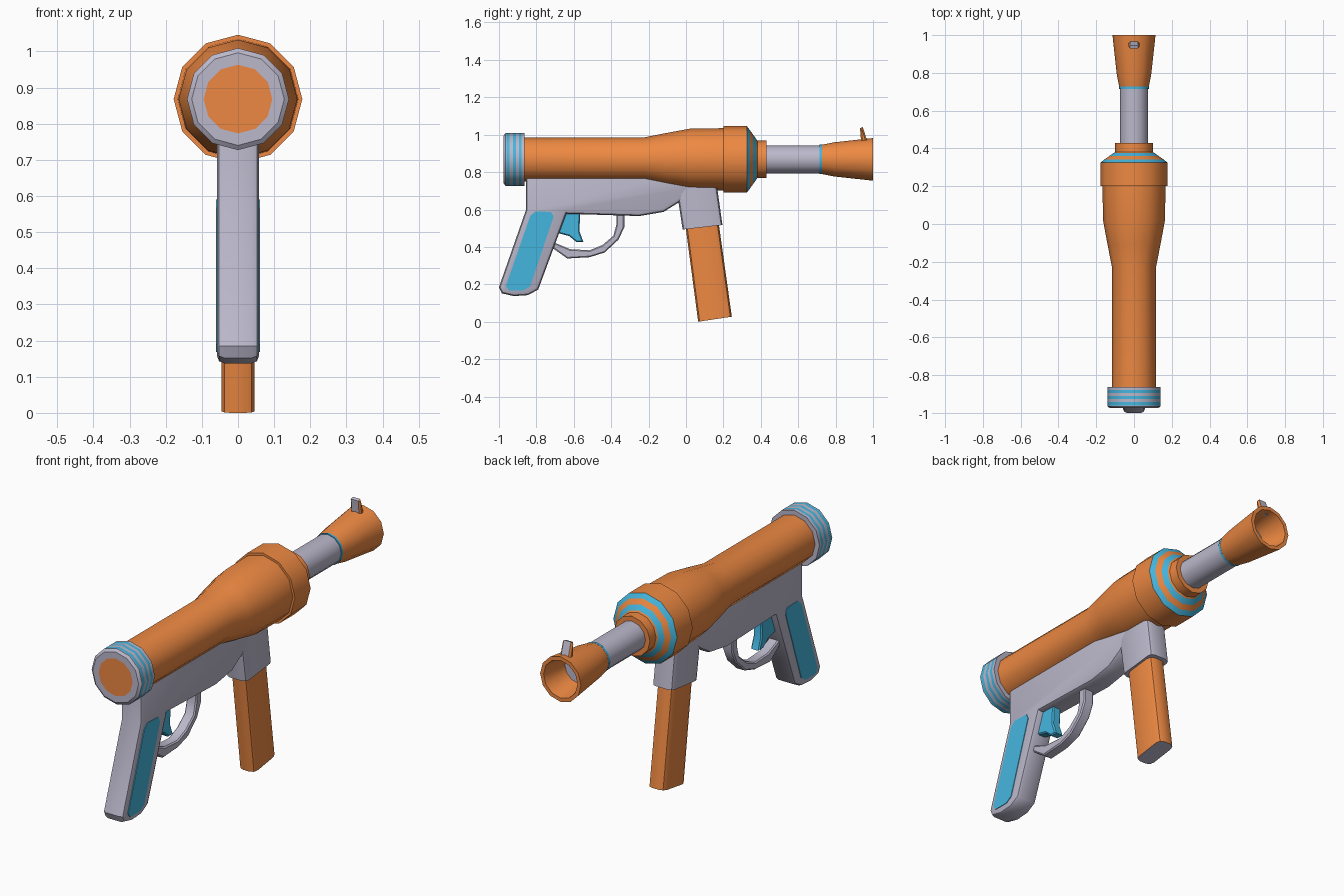
import bpy, bmesh
from math import sin, cos, pi, radians

if "Cube" in bpy.data.objects:
    bpy.data.objects.remove(bpy.data.objects["Cube"])

AXIS_Z, SIDES = 0.868, 12


def material(name, rgb):
    m = bpy.data.materials.new(name)
    m.diffuse_color = (*rgb, 1)
    m.use_nodes = True
    m.node_tree.nodes["Principled BSDF"].inputs["Base Color"].default_value = m.diffuse_color
    return m


O, G, B = 0, 1, 2
MATS = [material("orange", (0.85, 0.25, 0.055)),
        material("pale_grey", (0.50, 0.48, 0.60)),
        material("blue", (0.06, 0.47, 0.74))]


def finish(name, bm):
    """Smooth shading with sharp edges, then link as an object."""
    bmesh.ops.recalc_face_normals(bm, faces=bm.faces)
    for f in bm.faces:
        f.smooth = True
    for e in bm.edges:
        e.smooth = e.calc_face_angle(0) < radians(38)
    me = bpy.data.meshes.new(name)
    bm.to_mesh(me)
    bm.free()
    for m in MATS:
        me.materials.append(m)
    ob = bpy.data.objects.new(name, me)
    bpy.context.collection.objects.link(ob)
    return ob


def lathe(name, start_mat, profile):
    """Revolve (y, radius, colour of the band that follows) about the barrel axis."""
    bm = bmesh.new()
    rings = []
    for y, r, _ in profile:
        rings.append([bm.verts.new((r * cos(2 * pi * i / SIDES), y,
                                    AXIS_Z + r * sin(2 * pi * i / SIDES)))
                      for i in range(SIDES)])
    for k in range(len(rings) - 1):
        a, b = rings[k], rings[k + 1]
        for i in range(SIDES):
            j = (i + 1) % SIDES
            bm.faces.new((a[i], a[j], b[j], b[i])).material_index = profile[k][2]
    bm.faces.new(rings[0]).material_index = start_mat
    bm.faces.new(rings[-1]).material_index = profile[-1][2]
    return finish(name, bm)


def prism(name, mat, outline, half, bevel=0.0, segs=2, long_only=False, paint=None):
    """Extrude a (y, z) outline across x, rounding the rim edges."""
    bm = bmesh.new()
    face = bm.faces.new([bm.verts.new((-half, y, z)) for y, z in outline])
    ext = bmesh.ops.extrude_face_region(bm, geom=[face])
    for v in ext["geom"]:
        if isinstance(v, bmesh.types.BMVert):
            v.co.x = half
    if bevel:
        rim = []
        for e in bm.edges:
            a, b = e.verts
            if abs(a.co.x - b.co.x) < 1e-5:
                if not long_only or abs(a.co.z - b.co.z) > 0.15:
                    rim.append(e)
        bmesh.ops.bevel(bm, geom=rim, offset=bevel, segments=segs,
                        profile=0.5, affect='EDGES', clamp_overlap=True)
    bmesh.ops.recalc_face_normals(bm, faces=bm.faces)
    for f in bm.faces:
        f.material_index = paint(f.normal) if paint else mat
    return finish(name, bm)


# Striped rear cap
cap = [(-0.975, 0.095, G), (-0.975, 0.128, G), (-0.965, 0.141, G)]
for k, y in enumerate((-0.960, -0.943, -0.926, -0.910, -0.894, -0.879)):
    cap.append((y, 0.141, B if k % 2 == 0 else G))
cap.append((-0.863, 0.141, G))
lathe("rear_cap", O, cap)

# Main tube that swells toward the front
lathe("main_tube", O, [(-0.87, 0.117, O), (-0.225, 0.117, O), (-0.11, 0.140, O),
                       (0.02, 0.164, O), (0.21, 0.167, O)])

# Front collar with striped cone
lathe("front_collar", O, [(0.2, 0.178, O), (0.325, 0.178, B), (0.342, 0.156, O),
                          (0.359, 0.132, B), (0.376, 0.108, O), (0.381, 0.1, O),
                          (0.43, 0.1, O)])

# Barrel with thin blue ring
lathe("barrel", G, [(0.40, 0.075, G), (0.715, 0.075, B), (0.715, 0.079, B),
                    (0.727, 0.079, B), (0.727, 0.07, B)])

# Hollow flared muzzle, grey barrel end visible inside
lathe("muzzle", O, [(0.725, 0.078, O), (0.79, 0.091, O), (1.0, 0.114, O),
                    (1.0, 0.095, O), (0.86, 0.074, G)])

# Front sight
prism("front_sight", O, [(0.937, 0.955), (0.93, 1.035), (0.945, 1.04), (0.952, 1.02),
                         (0.972, 0.955)], 0.028, 0.008, 1,
      paint=lambda n: O if abs(n.x) > 0.5 else G)

# Receiver and grip in one outline
prism("receiver_and_grip", G,
      [(-0.855, 0.82), (-0.855, 0.60), (-1.0, 0.185), (-0.985, 0.152), (-0.92, 0.137),
       (-0.845, 0.142), (-0.79, 0.172), (-0.64, 0.577), (-0.25, 0.565), (-0.12, 0.587),
       (-0.035, 0.64), (0.02, 0.705), (0.06, 0.82)], 0.058, 0.02)

# Grip panels on both sides
for side, s in (("left", -1), ("right", 1)):
    ob = prism("grip_panel_" + side, B,
               [(-0.833, 0.565), (-0.805, 0.590), (-0.72, 0.587), (-0.708, 0.56),
                (-0.833, 0.19), (-0.868, 0.168), (-0.945, 0.168), (-0.963, 0.19)], 0.006)
    ob.location.x = s * 0.055

# Trigger
prism("trigger", B, [(-0.67, 0.59), (-0.565, 0.59), (-0.57, 0.485), (-0.548, 0.425),
                     (-0.585, 0.425), (-0.625, 0.458), (-0.70, 0.478)], 0.024, 0.006, 1)

# Trigger guard
outer = [(-0.33, 0.59), (-0.33, 0.505), (-0.36, 0.44), (-0.435, 0.37), (-0.515, 0.345),
         (-0.635, 0.338), (-0.715, 0.395)]
inner = [(-0.715, 0.428), (-0.62, 0.388), (-0.515, 0.382), (-0.447, 0.41),
         (-0.388, 0.46), (-0.372, 0.52), (-0.372, 0.59)]
prism("trigger_guard", G, outer + inner, 0.028, 0.006, 1)

# Magazine well and magazine with chamfered long edges, grey underside
prism("magazine_well", G, [(-0.062, 0.78), (-0.018, 0.493), (0.195, 0.517), (0.158, 0.78)],
      0.058, 0.024, 2, True)
prism("magazine", O, [(-0.005, 0.53), (0.065, 0.0), (0.245, 0.027), (0.173, 0.54)],
      0.046, 0.028, 2, True, paint=lambda n: G if n.z < -0.8 else O)
